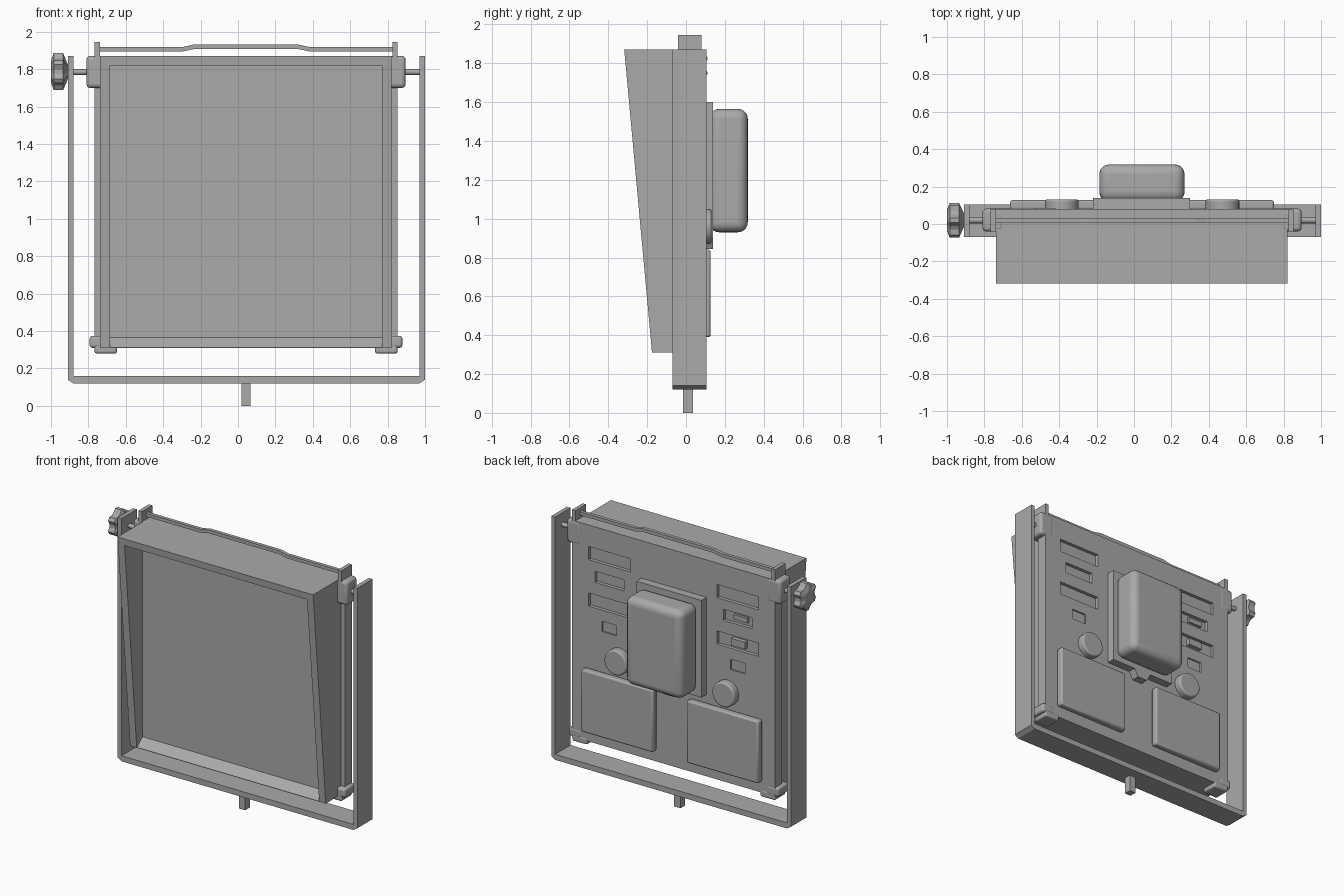
import bpy, bmesh, math
from mathutils import Matrix, Vector

cube = bpy.data.objects.get("Cube")
if cube:
    bpy.data.objects.remove(cube, do_unlink=True)

grey = bpy.data.materials.new("plain grey")
grey.use_nodes = True
grey.diffuse_color = (0.4, 0.4, 0.4, 1)
grey.node_tree.nodes["Principled BSDF"].inputs["Base Color"].default_value = (0.4, 0.4, 0.4, 1)

MID = 0.043  # centre line of the unit between the bracket arms


def finish(name, bm, bevel=0, segments=3, smooth=False):
    bmesh.ops.recalc_face_normals(bm, faces=bm.faces)
    mesh = bpy.data.meshes.new(name)
    bm.to_mesh(mesh)
    bm.free()
    mesh.materials.append(grey)
    obj = bpy.data.objects.new(name, mesh)
    bpy.context.collection.objects.link(obj)
    if bevel:
        mod = obj.modifiers.new("rounding", 'BEVEL')
        mod.width, mod.segments = bevel, segments
    if smooth:
        bpy.ops.object.select_all(action='DESELECT')
        obj.select_set(True)
        bpy.context.view_layer.objects.active = obj
        bpy.ops.object.shade_smooth_by_angle(angle=math.radians(35))
    return obj


def add_box(bm, x, y, z):
    lo, hi = Vector((x[0], y[0], z[0])), Vector((x[1], y[1], z[1]))
    bmesh.ops.create_cube(bm, size=1, matrix=Matrix.Translation((lo + hi) / 2)
                          @ Matrix.Diagonal((*(hi - lo), 1)))


def box(name, x, y, z, **kw):
    bm = bmesh.new()
    add_box(bm, x, y, z)
    return finish(name, bm, **kw)


def prism(name, outline, axis, start, end, **kw):
    """Extrude a 2D outline along x (outline in y, z) or y (outline in x, z)."""
    bm = bmesh.new()
    place = (lambda a, b, d: (d, a, b)) if axis == 'x' else (lambda a, b, d: (a, d, b))
    face = bm.faces.new([bm.verts.new(place(a, b, start)) for a, b in outline])
    moved = bmesh.ops.extrude_face_region(bm, geom=[face])["geom"]
    shift = Vector(place(0, 0, end - start))
    bmesh.ops.translate(bm, vec=shift, verts=[v for v in moved if isinstance(v, bmesh.types.BMVert)])
    return finish(name, bm, **kw)


def rod(name, x, y, z, radius, length, axis, sides=24, **kw):
    bm = bmesh.new()
    turn = Matrix.Rotation(math.pi / 2, 4, 'Y' if axis == 'x' else 'X')
    bmesh.ops.create_cone(bm, cap_ends=True, segments=sides, radius1=radius, radius2=radius,
                          depth=length, matrix=Matrix.Translation((x, y, z)) @ turn)
    return finish(name, bm, **kw)


def cut(target, cutter):
    mod = target.modifiers.new("cut", 'BOOLEAN')
    mod.object, mod.operation, mod.solver = cutter, 'DIFFERENCE', 'EXACT'
    cutter.hide_render = True
    cutter.hide_set(True)


def span(side, a, b):
    """Mirror an x range about the centre line."""
    return sorted((MID + side * a, MID + side * b))


# Sun hood: wedge with a deep opening and a sloping lower lip
hood = prism("sun_hood", [(0, 0.31), (-0.175, 0.31), (-0.318, 1.87), (0, 1.87)], 'x', -0.738, 0.822)
opening = prism("hood_opening_cutter",
                [(-0.11, 0.365), (-0.172, 0.312), (-0.4, 0.312), (-0.4, 1.82), (-0.11, 1.82)],
                'x', -0.685, 0.77)
cut(hood, opening)

# Rear housing with recessed connector slots
housing = box("housing", (-0.767, 0.852), (0, 0.08), (0.31, 1.87))
slots = bmesh.new()
for side in (-1, 1):
    for half, low, high, depth in ((0.167, 1.62, 1.715, 0.025), (0.115, 1.47, 1.55, 0.025),
                                   (0.167, 1.285, 1.38, 0.025), (0.058, 1.13, 1.205, 0.012)):
        add_box(slots, span(side, 0.512 - half, 0.512 + half), (0.08 - depth, 0.12), (low, high))
cut(housing, finish("slot_cutter", slots))
box("upper_connector", (-0.54, -0.43), (0.05, 0.072), (1.495, 1.53))
box("lower_connector", (-0.53, -0.42), (0.05, 0.085), (1.31, 1.36))

# Rear mount plate with its tab, and the rounded rear case
prism("mount_plate", [(-0.22, 0.9), (-0.03, 0.9), (0.0, 0.845), (0.08, 0.845), (0.11, 0.9),
                      (0.3, 0.9), (0.3, 1.6), (-0.22, 1.6)], 'y', 0.08, 0.138)
box("rear_case", (-0.185, 0.27), (0.12, 0.318), (0.93, 1.565), bevel=0.05, segments=5, smooth=True)

for side, label in ((-1, "right"), (1, "left")):
    # Rear covers and round dials
    box(f"{label}_rear_cover", span(side, 0.135, 0.706), (0.075, 0.127), (0.39, 0.84),
        bevel=0.012, segments=2, smooth=True)
    rod(f"{label}_dial", MID + side * 0.43, 0.1, 0.96, 0.09, 0.064, 'y', sides=32,
        bevel=0.012, smooth=True)
    # Corner guards, feet and handle tabs
    box(f"{label}_upper_guard", span(side, 0.74, 0.853), (-0.04, 0.082), (1.7, 1.872),
        bevel=0.02, smooth=True)
    box(f"{label}_lower_guard", span(side, 0.74, 0.836), (-0.04, 0.082), (0.31, 0.375),
        bevel=0.015, smooth=True)
    box(f"{label}_foot", span(side, 0.69, 0.81), (-0.04, 0.082), (0.28, 0.33),
        bevel=0.012, smooth=True)
    box(f"{label}_handle_tab", span(side, 0.782, 0.81), (-0.04, 0.08), (1.75, 1.945))
    # Pivot pins
    rod(f"{label}_pivot_pin", MID + side * 0.89, 0.02, 1.785, 0.016, 0.12, 'x', sides=12, smooth=True)

# Carrying handle with a raised middle grip
path = [(-0.745, 1.905), (-0.3, 1.905), (-0.24, 1.918), (0.326, 1.918), (0.386, 1.905), (0.825, 1.905)]
prism("handle", [(x, z - 0.011) for x, z in path] + [(x, z + 0.013) for x, z in reversed(path)],
      'y', 0.005, 0.03)

# U-shaped bracket with chamfered lower corners, and its stem
prism("bracket", [(-0.91, 1.87), (-0.91, 0.14), (-0.88, 0.12), (0.97, 0.12), (1.0, 0.14), (1.0, 1.87),
                  (0.97, 1.87), (0.97, 0.16), (-0.88, 0.16), (-0.88, 1.87)], 'y', -0.07, 0.105)
box("bracket_stem", (0.018, 0.068), (-0.015, 0.037), (0, 0.13))

# Six-lobed clamp knob with tapered faces
knob = bmesh.new()
rings = []
for x, scale in ((-1.0, 0.6), (-0.985, 1), (-0.935, 1), (-0.91, 0.4)):
    ring = []
    for i in range(24):
        radius = scale * (0.1 if i % 4 in (0, 1) else 0.08)
        angle = math.tau * (i - 0.5) / 24 + math.pi / 2
        ring.append(knob.verts.new((x, 0.02 + radius * math.cos(angle), 1.787 + radius * math.sin(angle))))
    rings.append(ring)
for a, b in zip(rings, rings[1:]):
    for i in range(24):
        j = (i + 1) % 24
        knob.faces.new((a[i], a[j], b[j], b[i]))
knob.faces.new(rings[0])
knob.faces.new(rings[-1])
finish("clamp_knob", knob)
